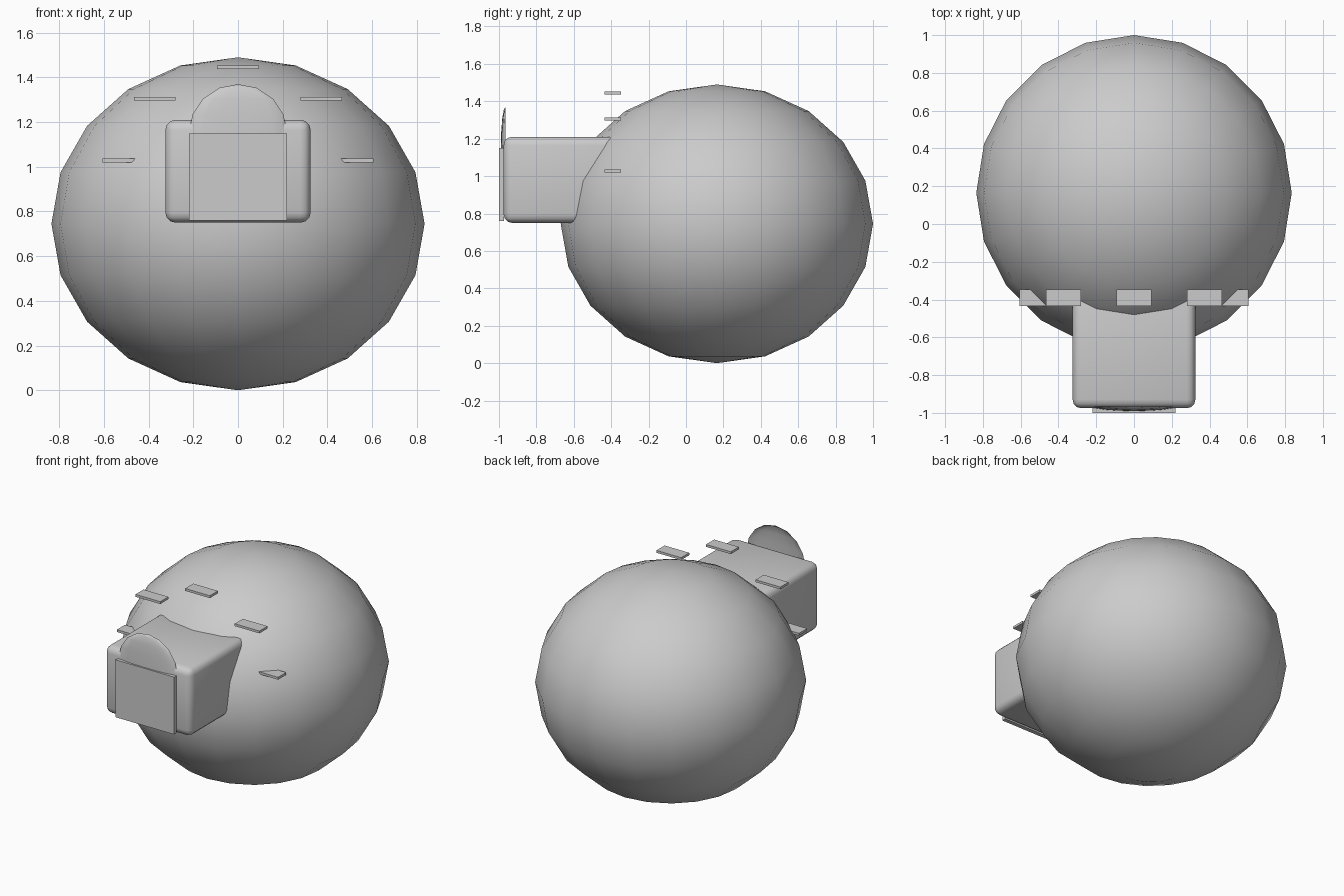
import bpy, bmesh, math
from mathutils import Matrix

if "Cube" in bpy.data.objects:
    bpy.data.objects.remove(bpy.data.objects["Cube"])


def add_object(name, bm, smooth=None):
    mesh = bpy.data.meshes.new(name)
    bmesh.ops.recalc_face_normals(bm, faces=bm.faces)
    bm.to_mesh(mesh)
    bm.free()
    ob = bpy.data.objects.new(name, mesh)
    bpy.context.collection.objects.link(ob)
    if smooth:
        bpy.ops.object.select_all(action='DESELECT')
        ob.select_set(True)
        bpy.context.view_layer.objects.active = ob
        bpy.ops.object.shade_smooth_by_angle(angle=math.radians(smooth))
    return ob


def box(name, lo, hi, bevel=0):
    bm = bmesh.new()
    bmesh.ops.create_cube(bm, size=1)
    for v in bm.verts:
        v.co = [(a + b) / 2 + c * (b - a) for a, b, c in zip(lo, hi, v.co)]
    if bevel:
        bmesh.ops.bevel(bm, geom=bm.edges[:], offset=bevel, segments=3,
                        profile=0.5, affect='EDGES')
    return add_object(name, bm, 40 if bevel else None)


# Squashed dome body
bm = bmesh.new()
bmesh.ops.create_uvsphere(bm, u_segments=20, v_segments=10, radius=1)
bmesh.ops.transform(bm, verts=bm.verts, matrix=Matrix.Translation((0, 0.165, 0.745))
                    @ Matrix.Diagonal((0.835, 0.835, 0.745, 1)))
add_object("dome_body", bm, 40)

# Entrance tunnel and door panel
box("entrance_tunnel", (-0.325, -0.975, 0.75), (0.325, -0.3, 1.21), 0.045)
box("door_panel", (-0.22, -1.0, 0.76), (0.22, -0.972, 1.15))

# Shallow open shell forming the arch above the door
bm = bmesh.new()
bmesh.ops.create_uvsphere(bm, u_segments=16, v_segments=8, radius=1)
for co, no in (((0, 0, 0), (0, 1, 0)), ((0, 0, 0), (0, 0, -1))):
    bmesh.ops.bisect_plane(bm, geom=bm.verts[:] + bm.edges[:] + bm.faces[:],
                           plane_co=co, plane_no=no, clear_outer=True)
bmesh.ops.transform(bm, verts=bm.verts, matrix=Matrix.Translation((0, -0.965, 1.15))
                    @ Matrix.Diagonal((0.22, 0.025, 0.22, 1)))
add_object("door_arch", bm, 40)

# Arc of thin bricks across the front of the dome
for i, (x, z) in enumerate([(-0.513, 1.028), (-0.373, 1.305), (0, 1.445),
                            (0.373, 1.305), (0.513, 1.028)]):
    box(f"brick_{i + 1}", (x - 0.093, -0.435, z - 0.008), (x + 0.093, -0.348, z + 0.008))
